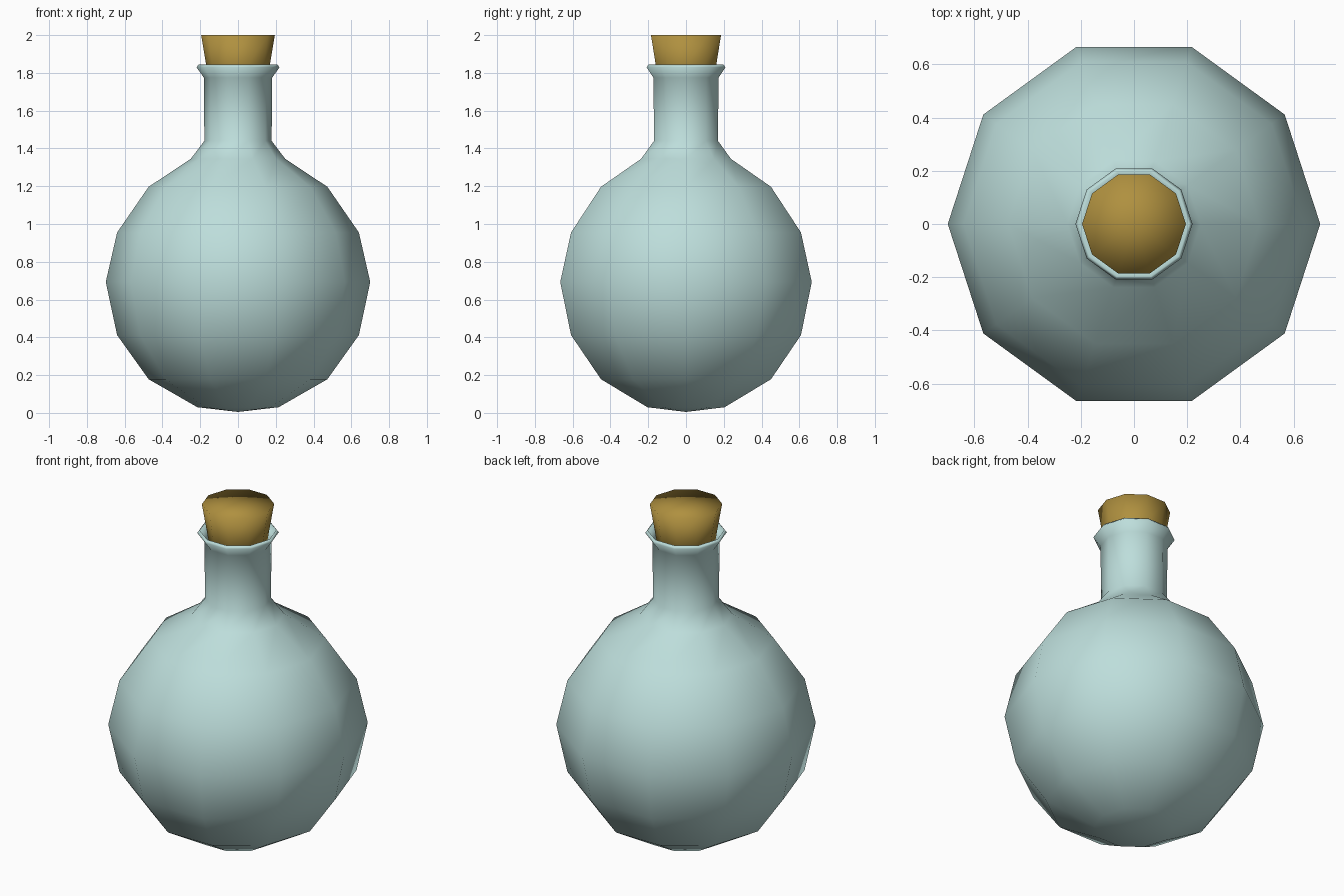
import bpy, bmesh, math

if "Cube" in bpy.data.objects:
    bpy.data.objects.remove(bpy.data.objects["Cube"])

SIDES = 10


def material(name, rgb):
    m = bpy.data.materials.new(name)
    m.diffuse_color = (*rgb, 1)
    m.use_nodes = True
    m.node_tree.nodes["Principled BSDF"].inputs["Base Color"].default_value = m.diffuse_color
    return m


def lathe(name, profile, mat):
    """Spin (radius, z) points around z; radius 0 gives a pole, open ends stay open."""
    bm = bmesh.new()
    rings = []
    for r, z in profile:
        n = SIDES if r else 1
        rings.append([bm.verts.new((r * math.cos(math.tau * i / SIDES),
                                    r * math.sin(math.tau * i / SIDES), z)) for i in range(n)])
    for a, b in zip(rings, rings[1:]):
        for i in range(SIDES):
            j = (i + 1) % SIDES
            quad = [a[i % len(a)], a[j % len(a)], b[j % len(b)], b[i % len(b)]]
            bm.faces.new(list(dict.fromkeys(quad)))
    bmesh.ops.recalc_face_normals(bm, faces=bm.faces)
    for f in bm.faces:
        f.smooth = True
    me = bpy.data.meshes.new(name)
    bm.to_mesh(me)
    bm.free()
    me.materials.append(mat)
    ob = bpy.data.objects.new(name, me)
    bpy.context.collection.objects.link(ob)
    return ob


glass = material("pale_glass", (0.51, 0.73, 0.71))
cork = material("cork_brown", (0.43, 0.28, 0.05))

# Round body, neck, flared lip and the inside of the neck
lathe("bottle", [(0, 0.005), (0.215, 0.03), (0.473, 0.178), (0.64, 0.412), (0.70, 0.693),
                 (0.64, 0.955), (0.473, 1.197), (0.25, 1.345), (0.178, 1.44), (0.181, 1.775),
                 (0.22, 1.83), (0.207, 1.845), (0.166, 1.785), (0.16, 1.66), (0, 1.66)], glass)

# Tapered stopper
lathe("stopper", [(0, 1.72), (0.15, 1.72), (0.168, 1.84), (0.195, 2.0), (0, 2.0)], cork)
